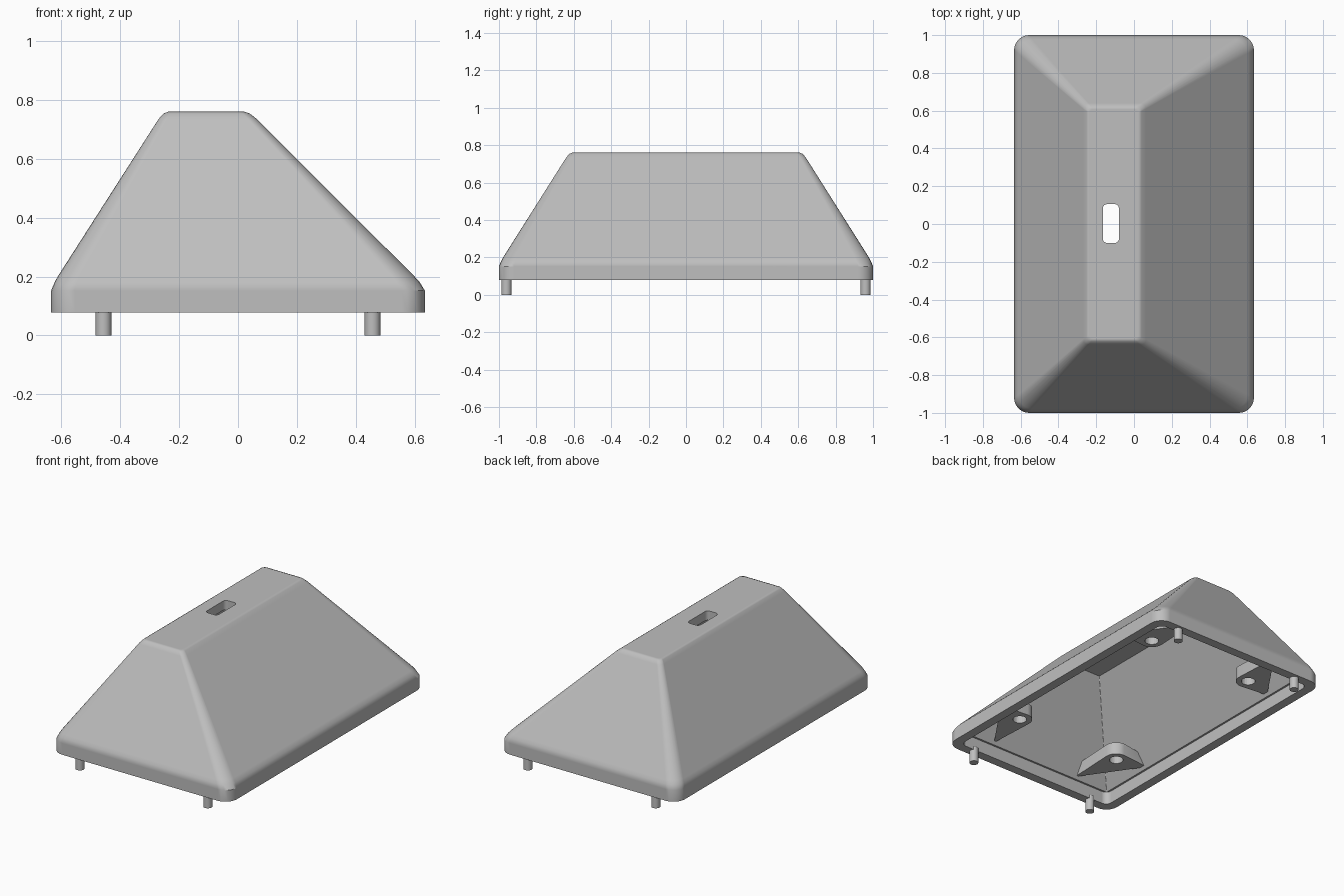
import bpy, bmesh, math
from mathutils import Vector
from mathutils.geometry import convex_hull_2d

if "Cube" in bpy.data.objects:
    bpy.data.objects.remove(bpy.data.objects["Cube"])

grey = bpy.data.materials.new("light grey plastic")
grey.diffuse_color = (0.52, 0.52, 0.52, 1)
grey.use_nodes = True
grey.node_tree.nodes["Principled BSDF"].inputs["Base Color"].default_value = grey.diffuse_color


def make_object(name, bm, smooth=True):
    bmesh.ops.recalc_face_normals(bm, faces=bm.faces)
    me = bpy.data.meshes.new(name)
    bm.to_mesh(me)
    bm.free()
    me.materials.append(grey)
    ob = bpy.data.objects.new(name, me)
    bpy.context.collection.objects.link(ob)
    bpy.ops.object.select_all(action='DESELECT')
    bpy.context.view_layer.objects.active = ob
    ob.select_set(True)
    if smooth:
        bpy.ops.object.shade_smooth_by_angle(angle=math.radians(32))
    return ob


def rounded_rect(x0, x1, y0, y1, r, seg=6):
    pts = []
    for k, (cx, cy) in enumerate([(x1 - r, y1 - r), (x0 + r, y1 - r),
                                  (x0 + r, y0 + r), (x1 - r, y0 + r)]):
        for i in range(seg + 1):
            a = math.pi / 2 * (k + i / seg)
            pts.append((cx + r * math.cos(a), cy + r * math.sin(a)))
    return pts


def loft(rings):
    """Skin a list of (points, z) rings and cap both ends."""
    bm = bmesh.new()
    loops = [[bm.verts.new((x, y, z)) for x, y in pts] for pts, z in rings]
    n = len(loops[0])
    for a, b in zip(loops, loops[1:]):
        for i in range(n):
            j = (i + 1) % n
            bm.faces.new((a[i], a[j], b[j], b[i]))
    bm.faces.new(loops[0])
    bm.faces.new(loops[-1])
    return bm


def circle(cx, cy, r, n=24):
    return [(cx + r * math.cos(2 * math.pi * i / n),
             cy + r * math.sin(2 * math.pi * i / n)) for i in range(n)]


def cut(ob, cutter):
    m = ob.modifiers.new("cut", 'BOOLEAN')
    m.operation = 'DIFFERENCE'
    m.solver = 'EXACT'
    m.object = cutter
    bpy.context.view_layer.objects.active = ob
    bpy.ops.object.modifier_apply(modifier=m.name)
    bpy.data.objects.remove(cutter)


def outer(z, inset, r):
    """Outline of the lopsided hipped cover at height z."""
    t = max(0, (z - 0.165) / 0.595)
    return rounded_rect(-0.635 + 0.38 * t + inset, 0.635 - 0.595 * t - inset,
                        -1 + 0.375 * t + inset, 1 - 0.375 * t - inset, r), z


def inner(x0, x1, y, r, z):
    return rounded_rect(x0, x1, -y, y, r), z


# Hollow cover: outside from the top down, then inside from the rim up
cover = make_object("cover", loft([
    outer(0.76, 0.018, 0.02), outer(0.754, 0.006, 0.025), outer(0.735, 0.001, 0.03),
    outer(0.20, 0.0, 0.075), outer(0.18, 0.002, 0.078), outer(0.152, 0, 0.08),
    outer(0.078, 0, 0.08),
    inner(-0.575, 0.575, 0.94, 0.04, 0.078),
    inner(-0.575, 0.575, 0.94, 0.04, 0.16),
    inner(-0.563, 0.55, 0.928, 0.004, 0.16),
    inner(-0.23, 0.02, 0.60, 0.004, 0.70)]))
slot = rounded_rect(-0.165, -0.08, -0.10, 0.105, 0.022)
cut(cover, make_object("slot_cutter", loft([(slot, 0.6), (slot, 0.9)]), False))
wn = cover.modifiers.new("flat_panels", 'WEIGHTED_NORMAL')
wn.keep_sharp = True
wn.weight = 100

# Locating pegs and screw brackets in each corner
for sx, side in ((-1, "left"), (1, "right")):
    for sy, end in ((-1, "front"), (1, "back")):
        peg = circle(sx * 0.457, sy * 0.96, 0.027)
        make_object(f"peg_{end}_{side}", loft([(peg, 0), (peg, 0.1)]))

        pts = circle(0.38, 0.62, 0.075) + [(0.32, 0.935), (0.575, 0.565)]
        hull = [pts[i] for i in convex_hull_2d([Vector(p) for p in pts])]
        low = [(sx * x, sy * y) for x, y in hull]
        high = [(sx * min(x, 0.5), sy * min(y, 0.89)) for x, y in hull]
        bracket = make_object(f"bracket_{end}_{side}", loft([(low, 0.18), (high, 0.26)]))
        hole = circle(sx * 0.38, sy * 0.62, 0.042)
        cut(bracket, make_object("hole_cutter", loft([(hole, 0.1), (hole, 0.4)]), False))
